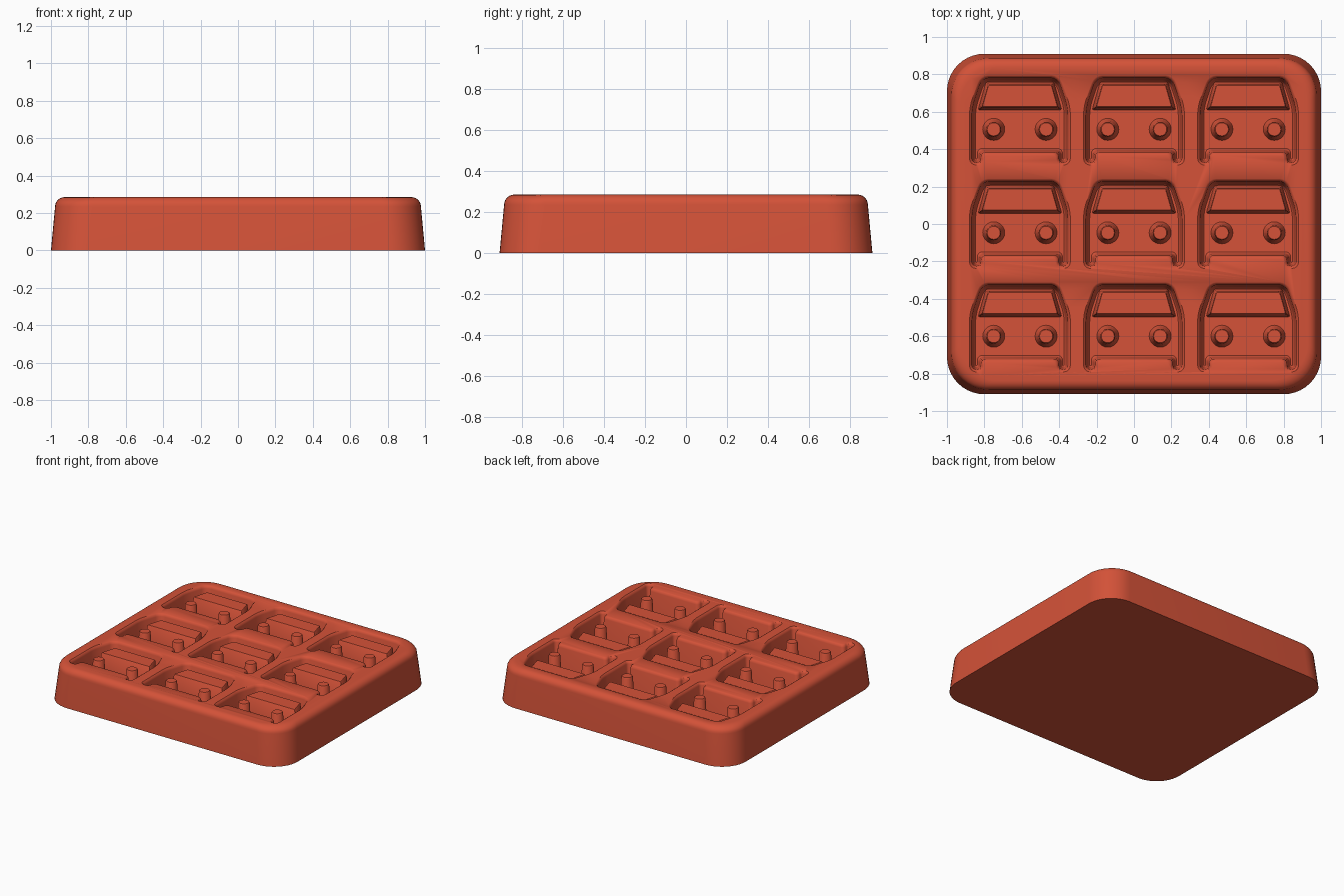
import bpy, bmesh, math
from mathutils import Vector

cube = bpy.data.objects.get("Cube")
if cube:
    bpy.data.objects.remove(cube, do_unlink=True)

red = bpy.data.materials.new("terracotta red")
red.use_nodes = True
colour = (0.66, 0.085, 0.04, 1)
red.diffuse_color = colour
red.node_tree.nodes["Principled BSDF"].inputs["Base Color"].default_value = colour

TOP, FLOOR, PITCH_X, PITCH_Y = 0.285, 0.08, 0.61, 0.553
CELLS = [(i * PITCH_X, j * PITCH_Y) for j in (1, 0, -1) for i in (-1, 0, 1)]


def inset(points, d):
    """Mitred inset of a counter-clockwise polygon."""
    result = []
    for i, p in enumerate(points):
        a = (p - points[i - 1]).normalized()
        b = (points[(i + 1) % len(points)] - p).normalized()
        na, nb = Vector((-a.y, a.x)), Vector((-b.y, b.x))
        result.append(p + (na + nb) * (d / (1 + na.dot(nb))))
    return result


def rounded(points, radius, steps):
    """Replace every corner by an arc."""
    result, w = [], math.sqrt(0.5)
    for i, p in enumerate(points):
        before, after = points[i - 1] - p, points[(i + 1) % len(points)] - p
        r = min(radius, 0.48 * before.length, 0.48 * after.length)
        s, e = p + before.normalized() * r, p + after.normalized() * r
        for k in range(steps + 1):
            t = k / steps
            c = [(1 - t) ** 2, 2 * w * t * (1 - t), t * t]
            result.append((s * c[0] + p * c[1] + e * c[2]) / sum(c))
    return result


def loft(bm, outline, profile, radius, steps, centre=(0, 0)):
    """Stack inset copies of an outline; profile is (z, inset) from the bottom up."""
    rings = []
    for z, d in profile:
        ring = rounded(inset(outline, d), radius, steps)
        rings.append([bm.verts.new((p.x + centre[0], p.y + centre[1], z)) for p in ring])
    for low, high in zip(rings, rings[1:]):
        n = len(low)
        for i in range(n):
            j = (i + 1) % n
            bm.faces.new((low[i], low[j], high[j], high[i]))
    bm.faces.new(rings[0][::-1])
    bm.faces.new(rings[-1])


def make_object(name, bm):
    bmesh.ops.recalc_face_normals(bm, faces=bm.faces[:])
    mesh = bpy.data.meshes.new(name)
    bm.to_mesh(mesh)
    bm.free()
    mesh.materials.append(red)
    obj = bpy.data.objects.new(name, mesh)
    bpy.context.collection.objects.link(obj)
    return obj


def smooth(obj):
    bpy.ops.object.select_all(action='DESELECT')
    obj.select_set(True)
    bpy.context.view_layer.objects.active = obj
    bpy.ops.object.shade_smooth_by_angle(angle=math.radians(35))


def mirrored(half):
    """Right half listed bottom to top, closed with its mirror image."""
    right = [Vector(p) for p in half]
    return right + [Vector((-p.x, p.y)) for p in reversed(right)]


# Tapered tray with rounded upper rim
bm = bmesh.new()
R = 0.05
profile = [(0, 0)] + [(TOP - R + R * math.sin(a), 0.022 + R * (1 - math.cos(a)))
                      for a in (math.radians(15 * k) for k in range(7))]
loft(bm, mirrored([(1, -0.91), (1, 0.91)]), profile, 0.2, 10)
tray = make_object("mould_tray", bm)

# Car shaped pockets, with soft rims and floors
car = mirrored([(0.195, -0.182), (0.195, -0.238), (0.27, -0.238), (0.27, 0.07), (0.213, 0.242)])
bm = bmesh.new()
pocket = [(FLOOR, 0.033), (FLOOR + 0.005, 0.028), (FLOOR + 0.018, 0.024),
          (TOP - 0.02, 0.014), (TOP - 0.006, 0.008), (TOP, 0), (TOP + 0.03, 0)]
for cell in CELLS:
    loft(bm, car, pocket, 0.04, 4, cell)
cutter = make_object("pocket_cutter", bm)
cut = tray.modifiers.new("pockets", 'BOOLEAN')
cut.operation, cut.solver, cut.object = 'DIFFERENCE', 'EXACT', cutter
bpy.context.view_layer.objects.active = tray
bpy.ops.object.modifier_apply(modifier=cut.name)
bpy.data.objects.remove(cutter, do_unlink=True)
smooth(tray)

# Windscreen blocks standing in the pockets
bm = bmesh.new()
screen = mirrored([(0.2, 0.075), (0.168, 0.188)])
for cell in CELLS:
    loft(bm, screen, [(FLOOR - 0.02, -0.02), (FLOOR + 0.01, -0.017), (0.25, -0.004), (0.255, 0)],
         0.008, 2, cell)
smooth(make_object("windscreen_blocks", bm))

# Headlight pegs with flared feet
bm = bmesh.new()
circle = [Vector((math.cos(a), math.sin(a))) * 0.035
          for a in (math.tau * k / 20 for k in range(20))]
for x, y in CELLS:
    for side in (-1, 1):
        loft(bm, circle, [(FLOOR - 0.01, -0.027), (FLOOR + 0.005, -0.022), (FLOOR + 0.02, -0.014),
                          (0.262, -0.005), (0.27, 0)], 0.001, 1, (x + side * 0.14, y - 0.047))
smooth(make_object("headlight_pegs", bm))
